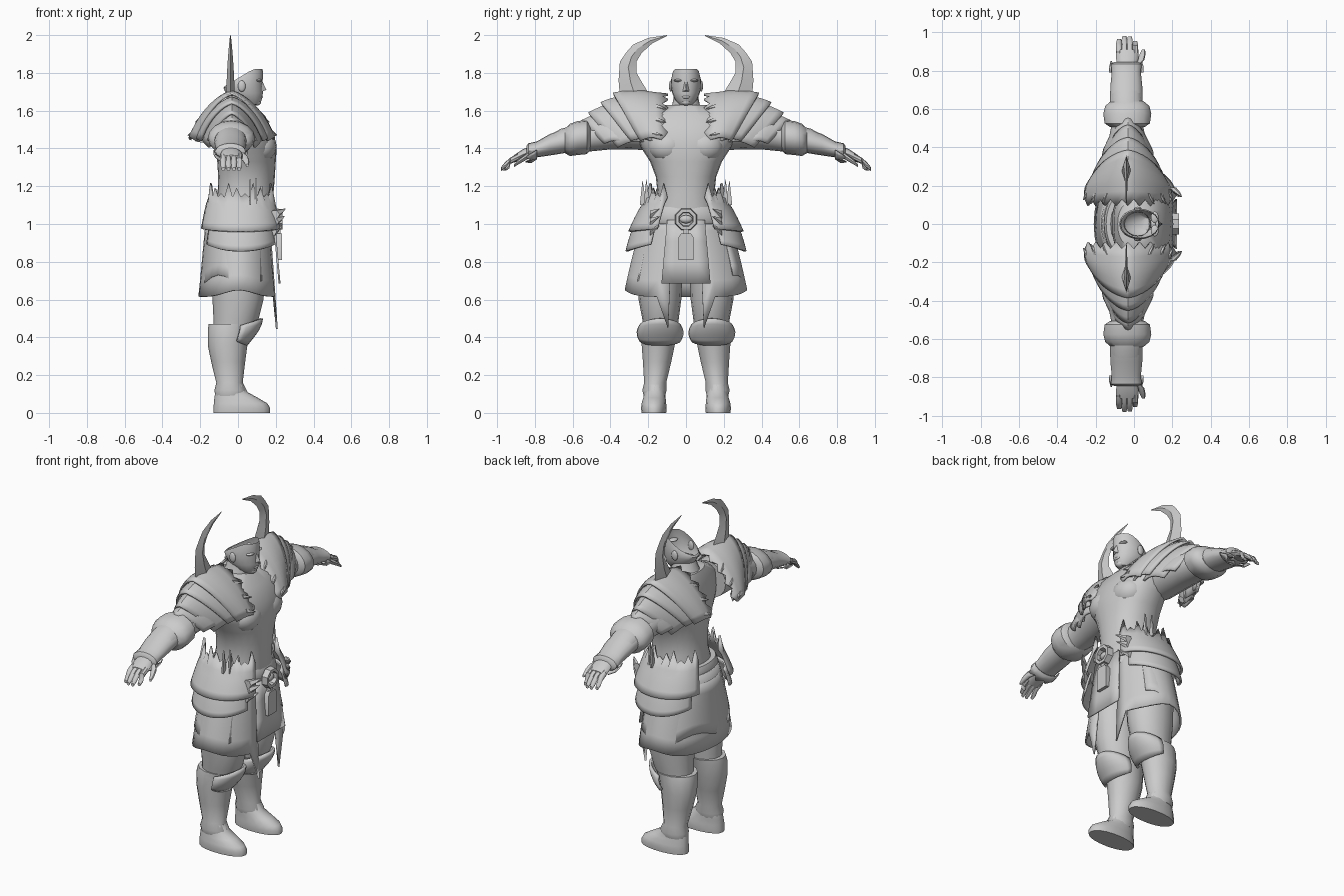
import bpy, bmesh, math
from math import sin, cos, pi

mat = bpy.data.materials.new("plain grey")
mat.diffuse_color = (0.6, 0.6, 0.6, 1)


def finish(name, verts, faces, mirror=False, thick=0, angle=40):
    me = bpy.data.meshes.new(name)
    me.from_pydata([tuple(v) for v in verts], [], faces)
    bm = bmesh.new()
    bm.from_mesh(me)
    bmesh.ops.recalc_face_normals(bm, faces=bm.faces)
    bm.to_mesh(me)
    bm.free()
    me.materials.append(mat)
    ob = bpy.data.objects.new(name, me)
    bpy.context.collection.objects.link(ob)
    bpy.ops.object.select_all(action='DESELECT')
    ob.select_set(True)
    bpy.context.view_layer.objects.active = ob
    bpy.ops.object.shade_smooth_by_angle(angle=math.radians(angle))
    if thick:
        m = ob.modifiers.new("thickness", 'SOLIDIFY')
        m.thickness, m.offset = thick, 0
    if mirror:
        m = ob.modifiers.new("mirror", 'MIRROR')
        m.use_axis = (False, True, False)
        m.use_mirror_merge = False
    return ob


def loft(name, rings, axis='z', n=16, mirror=False, power=1.0, caps=(True, True), tilt=None, top=9):
    """Rings are (x, y, z, half width in x, half width across)."""
    verts, faces = [], []
    for k, (x, y, z, a, b) in enumerate(rings):
        for i in range(n):
            t = 2 * pi * i / n
            c, s = cos(t), sin(t)
            c = math.copysign(abs(c) ** power, c)
            s = math.copysign(abs(s) ** power, s)
            p = [x + a * c, y + b * s, z] if axis == 'z' else [x + a * c, y, z + b * s]
            if tilt:
                p[2] = min(top, p[2] + tilt[k] * c)
            verts.append(p)
    for k in range(len(rings) - 1):
        for i in range(n):
            j = (i + 1) % n
            faces.append((k * n + i, k * n + j, k * n + n + j, k * n + n + i))
    if caps[0]:
        faces.append(tuple(range(n)))
    if caps[1]:
        faces.append(tuple(range(len(verts) - n, len(verts))))
    return finish(name, verts, faces, mirror)


def sheet(name, fn, nu, nv, thick=0.012, mirror=False):
    verts = [fn(u / nu, 2 * v / nv - 1, v) for u in range(nu + 1) for v in range(nv + 1)]
    w = nv + 1
    faces = [(u * w + v, u * w + v + 1, u * w + w + v + 1, u * w + w + v)
             for u in range(nu) for v in range(nv)]
    return finish(name, verts, faces, mirror, thick)


def plate(name, outline, x0, x1, mirror=False):
    """Flat outline in the y-z plane, extruded along x."""
    n = len(outline)
    verts = [(x, y, z) for x in (x0, x1) for y, z in outline]
    faces = [tuple(range(n)), tuple(range(n, 2 * n))]
    faces += [(i, (i + 1) % n, n + (i + 1) % n, n + i) for i in range(n)]
    return finish(name, verts, faces, mirror)


def blob(name, loc, size, mirror=True):
    rings = [(loc[0], loc[1], loc[2] + size[2] * sin(t), size[0] * cos(t), size[1] * cos(t))
             for t in [(-0.49 + 0.98 * i / 8) * pi for i in range(9)]]
    return loft(name, rings, mirror=mirror)


# Body
loft("torso", [(0.02, 0, 0.9, .16, .2), (0.03, 0, 1.05, .16, .17), (.04, 0, 1.16, .148, .15),
               (.045, 0, 1.25, .15, .16), (.045, 0, 1.33, .155, .19), (.045, 0, 1.4, .16, .235),
               (.04, 0, 1.48, .15, .27), (.02, 0, 1.57, .125, .24), (0.0, 0, 1.63, .085, .12)], n=24, power=0.9)
blob("chest_muscle", (.12, .095, 1.41), (.085, .105, .085))
loft("neck", [(0.0, 0, 1.56, .1, .12), (.0, 0, 1.62, .08, .075), (.02, 0, 1.69, .07, .062)], caps=(False, False))

# Head with an open crown that slopes down to the back
loft("head", [(.07, 0, 1.632, .04, .032), (.047, 0, 1.655, .078, .056), (.037, 0, 1.69, .095, .072),
              (.03, 0, 1.725, .10, .079), (.028, 0, 1.76, .105, .08), (.03, 0, 1.79, .10, .072)],
     tilt=[0, 0, .005, .02, .04, .06], top=1.82, n=20, caps=(True, False))
finish("nose", [(.125, .007, 1.765), (.125, -.007, 1.765), (.15, 0, 1.71), (.125, .02, 1.7),
                (.125, -.02, 1.7)], [(0, 1, 2), (0, 2, 3), (1, 4, 2), (2, 4, 3), (0, 3, 4, 1)])
blob("brow", (.108, .035, 1.76), (.02, .03, .008))
blob("lips", (.122, 0, 1.672), (.01, .022, .008), False)
blob("chin", (.1, 0, 1.645), (.022, .025, .018), False)
blob("ear", (.02, .08, 1.73), (.02, .01, .03))

# Arms, bracers and hands
loft("arm", [(-.02, .18, 1.5, .12, .11), (-.03, .3, 1.51, .12, .115), (-.035, .4, 1.485, .105, .09),
             (-.035, .5, 1.46, .085, .075), (-.035, .58, 1.45, .09, .075), (-.04, .66, 1.445, .08, .06),
             (-.04, .75, 1.41, .075, .047), (-.04, .82, 1.385, .055, .036)], 'y', mirror=True)
loft("elbow_guard", [(-.035, .505, 1.46, .09, .07), (-.035, .525, 1.46, .118, .09),
                     (-.035, .575, 1.455, .125, .09), (-.035, .615, 1.445, .115, .085),
                     (-.035, .64, 1.44, .085, .065)], 'y', mirror=True)
loft("bracer", [(-.04, .62, 1.445, .086, .066), (-.04, .72, 1.42, .083, .057), (-.04, .79, 1.395, .076, .042),
                (-.04, .835, 1.385, .08, .042), (-.04, .845, 1.38, .06, .033)], 'y', mirror=True)
sheet("wrist_fringe", lambda u, v, i: (-.04 + .088 * sin(v * 1.5), .79 + u * (.03 + .03 * (i % 2)),
      1.395 - .05 * cos(v * 1.5) - .02 * u), 1, 8, .006, True)
loft("palm", [(-.04, .81, 1.385, .045, .03), (-.035, .86, 1.37, .058, .028), (-.035, .91, 1.345, .058, .02)],
     'y', n=12, mirror=True)
for i, tip in enumerate((.965, .98, .978, .955)):
    x = -.078 + .028 * i
    loft("finger_%d" % (i + 1), [(x, .89, 1.355, .016, .018), (x, .93, 1.335, .016, .017),
                                 (x, .96 * tip / .98, 1.31, .015, .015), (x, tip, 1.29, .01, .01)],
         'y', n=8, mirror=True)
loft("thumb", [(.005, .825, 1.37, .02, .02), (.035, .855, 1.35, .019, .016), (.045, .885, 1.33, .015, .013),
               (.05, .91, 1.31, .008, .008)], 'y', n=8, mirror=True)


# Layered shoulder armour, peaked over each arm
def shoulder(name, y0, y0e, y1, y1e, z0, z1, w0, w1, d0, d1, teeth):
    def f(u, v, i):
        a = abs(v) ** 1.5
        y = (y0 + (y0e - y0) * a) * (1 - u) + (y1 + (y1e - y1) * a) * u
        if u == 0 and i % 2:
            y -= teeth
        w, d, z = w0 + (w1 - w0) * u, d0 + (d1 - d0) * u, z0 + (z1 - z0) * u
        bulge = .015 * sin(pi * u)
        side = math.copysign(.5 * abs(v) + .5 * abs(sin(v * 1.45)), v)
        fall = .5 * abs(v) ** 1.2 + .5 * (1 - cos(v * 1.45)) / .88
        return (-.032 + (w + bulge) * side, y, z + bulge - d * fall)
    sheet(name, f, 6, 18, .012, True)


shoulder("shoulder_plate_top", .13, .13, .385, .24, 1.685, 1.69, .222, .19, .24, .25, .035)
shoulder("shoulder_plate_middle", .27, .17, .45, .29, 1.665, 1.64, .185, .165, .23, .2, 0)
shoulder("shoulder_plate_lower", .33, .22, .515, .36, 1.635, 1.585, .15, .12, .2, .18, 0)
shoulder("upper_arm_plate", .36, .32, .55, .43, 1.59, 1.545, .125, .1, .16, .12, 0)

# Trim spikes along front and back of the shoulder plates
for i, (y, z, x) in enumerate([(.15, 1.48, .21), (.15, 1.45, .17), (.13, 1.55, .17), (.13, 1.62, .11)]):
    for s, side in ((1, "front"), (-1, "back")):
        cx = -.03 + s * (x - .01)
        loft("shoulder_spike_%s_%d" % (side, i), [(cx, y + .03, z, .022, .02),
             (cx + s * .035, y - .025, z - .01, .002, .002)], 'y', n=6, mirror=True)

# Curved shoulder horns with a ridge along the middle
outer = [(.35, 1.68), (.357, 1.76), (.35, 1.86), (.315, 1.91), (.28, 1.95), (.2, 1.985), (.1, 2.0)]
inner = [(.19, 1.68), (.23, 1.745), (.262, 1.8), (.262, 1.86), (.235, 1.905), (.18, 1.955), (.1, 1.995)]
hv = []
for k, (o, q) in enumerate(zip(outer, inner)):
    t = .024 * (1 - k / 6.5)
    m = ((o[0] + q[0]) / 2, (o[1] + q[1]) / 2)
    hv += [(-.04, *o), (-.04 + t, *m), (-.04, *q), (-.04 - t, *m)]
finish("horn", hv, [(k * 4 + i, k * 4 + (i + 1) % 4, k * 4 + 4 + (i + 1) % 4, k * 4 + 4 + i)
                    for k in range(6) for i in range(4)] + [(0, 1, 2, 3), (24, 25, 26, 27)], True, angle=25)


# Skirt with long front corners
def skirt(u, v, i):
    a = v * (pi - .3)
    drop = .445 if i in (0, 28) else .615 + .035 * sin(a) ** 8
    z = 1.05 + (drop - 1.05) * u
    rx, ry = .165 + .045 * u, .2 + .12 * u ** .7
    return (.005 - rx * cos(a), ry * sin(a), z)


sheet("skirt", skirt, 5, 28, .01)
sheet("skirt_overlay", lambda u, v, i: (.005 - (.175 + .03 * u) * cos(v * 2.2), (.212 + .095 * u ** .7) * sin(v * 2.2),
      1.0 - u * (.27 + .03 * (1 + sin(i * .8)))), 5, 22, .006)
sheet("front_cloth", lambda u, v, i: (.19 + .03 * u, v * (.1 + .03 * u), 1.02 - .335 * u), 3, 4, .01)
loft("belt", [(.02, 0, 1.0, .17, .205), (.02, 0, 1.02, .18, .212), (.02, 0, 1.07, .175, .2),
              (.02, 0, 1.09, .165, .19)], n=28, power=.9)


# Flared hip plates with a spiky crown
def hip(name, z0, z1, r0, r1, span, spikes, sag):
    def f(u, v, i):
        a = v * span
        z = z0 + (z1 - z0) * u - sag * u * cos(v * 1.5)
        r = r0 + (r1 - r0) * u ** .75
        if u == 0:
            z += spikes * (i % 2) * (.6 + .4 * sin(i * 2.1))
        return (.015 + (.175 + (r - r0) * .4) * sin(a), r * cos(a) ** .6, z)
    sheet(name, f, 5, 20, .012, True)


hip("hip_plate", 1.14, .975, .195, .3, 1.25, .08, .015)
hip("hip_plate_lower", 1.0, .895, .265, .315, 1.15, 0, .04)
for i, (x, z, s) in enumerate([(.195, 1.05, 1), (.19, 1.01, 1), (.18, .96, 1)]):
    loft("hip_spike_%d" % i, [(x, .19, z, .025, .025), (x + .028 * s, .165, z + .015, .018, .014),
                              (x + .055 * s, .14, z + .03, .002, .002)], 'y', n=6, mirror=True)
for i, (y, h) in enumerate([(.17, 1.2), (.205, 1.24), (.225, 1.235)]):
    plate("hip_crown_spike_%d" % i, [(y - .015, 1.1), (y + .02, 1.1), (y + .005, h)],
          .12 - .03 * i, .13 - .03 * i, True)

# Ring buckle and hanging tag
bv = [(x, r * cos(k * pi / 4 + pi / 8), 1.025 + r * sin(k * pi / 4 + pi / 8))
      for x, r in ((.2, .062), (.235, .058), (.235, .04), (.2, .036)) for k in range(8)]
finish("buckle_ring", bv, [(a * 8 + k, a * 8 + (k + 1) % 8, (a + 1) % 4 * 8 + (k + 1) % 8, (a + 1) % 4 * 8 + k)
                           for a in range(4) for k in range(8)], angle=25)
blob("buckle_stud", (.21, 0, 1.025), (.02, .035, .022), False)
plate("tag_strap", [(-.012, .93), (.012, .93), (.012, .98), (-.012, .98)], .2, .225)
plate("hanging_tag", [(-.04, .81), (.04, .81), (.04, .93), (.025, .95), (-.025, .95), (-.04, .93)], .205, .233)

# Legs, greaves, knee guards and boots
loft("thigh", [(0, .13, .92, .15, .125), (.005, .14, .72, .14, .12), (0, .138, .6, .135, .113),
               (-.01, .135, .5, .12, .097), (-.03, .135, .42, .1, .085)], mirror=True)
loft("greave", [(-.03, .135, .47, .125, .1), (-.045, .14, .44, .115, .098), (-.055, .147, .36, .105, .09),
                (-.052, .153, .27, .09, .077), (-.045, .163, .16, .07, .06), (-.04, .167, .12, .085, .066),
                (-.04, .167, .09, .08, .058)], n=14, mirror=True)


def knee(u, v, i):
    a = v * 1.35
    r = .85 + .2 * sin(pi * (.15 + .75 * u))
    return (-.02 + (.155 - .085 * u) * r * cos(a), .137 + .115 * r * sin(a),
            .36 + (1 - u) * (.09 + .05 * cos(a)) + .02 * u * v * v)


sheet("knee_guard", knee, 5, 12, .014, True)
loft("boot", [(.02, .17, 0, .15, .066), (.02, .17, .025, .15, .069), (.014, .17, .05, .142, .066),
              (-.01, .167, .08, .115, .06), (-.035, .165, .11, .085, .056), (-.04, .165, .15, .07, .053)],
     n=18, mirror=True, power=.92)
